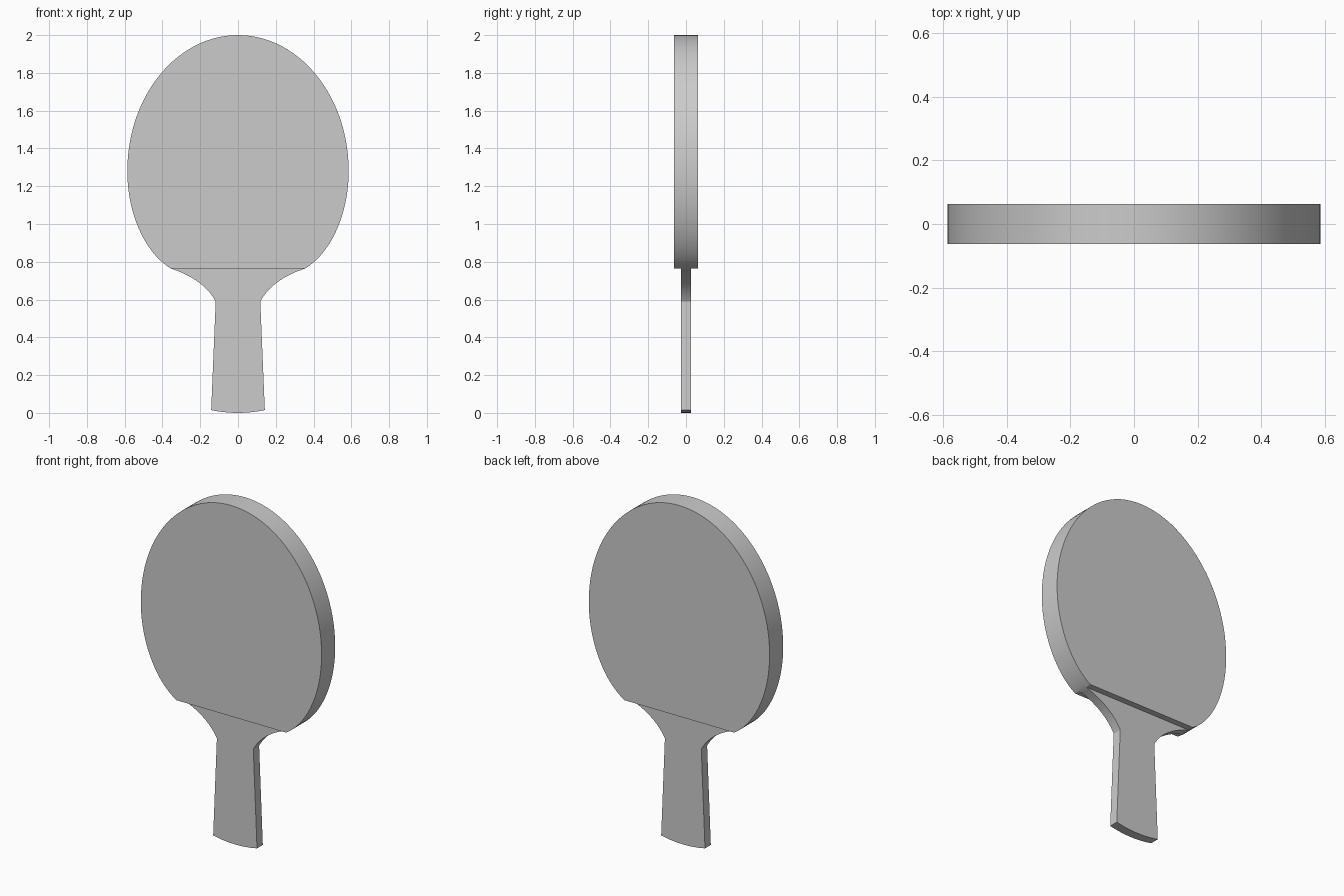
import bpy, bmesh, math
from mathutils import Vector
from mathutils.geometry import interpolate_bezier

if "Cube" in bpy.data.objects:
    bpy.data.objects.remove(bpy.data.objects["Cube"])


def bez(a, b, c, d, n=20):
    """Sample a 2D bezier (x, z), leaving out its last point."""
    pts = interpolate_bezier(*[Vector((p[0], p[1], 0)) for p in (a, b, c, d)], n)
    return [(p.x, p.y) for p in pts[:-1]]


def mirrored(right):
    """Close a right-hand outline with its mirror image in x."""
    left = [(-x, z) for x, z in reversed(right) if x > 1e-5]
    return right + left


def slab(name, outline, y0, y1):
    """Extrude an x-z outline from y0 to y1."""
    bm = bmesh.new()
    face = bm.faces.new([bm.verts.new((x, y0, z)) for x, z in outline])
    out = bmesh.ops.extrude_face_region(bm, geom=[face])
    verts = [v for v in out["geom"] if isinstance(v, bmesh.types.BMVert)]
    bmesh.ops.translate(bm, verts=verts, vec=(0, y1 - y0, 0))
    bmesh.ops.recalc_face_normals(bm, faces=bm.faces[:])
    mesh = bpy.data.meshes.new(name)
    bm.to_mesh(mesh)
    bm.free()
    ob = bpy.data.objects.new(name, mesh)
    bpy.context.collection.objects.link(ob)
    bpy.ops.object.select_all(action='DESELECT')
    ob.select_set(True)
    bpy.context.view_layer.objects.active = ob
    bpy.ops.object.shade_smooth_by_angle(angle=math.radians(30))
    return ob


CORE, FULL = 0.027, 0.063      # half thicknesses
CORNER = (0.355, 0.764)        # where the rubber ends
WIDE = (0.586, 1.28)           # widest point

# Right half of the head outline, top to rubber edge
head = bez((0, 2), (0.323, 2), (0.586, 1.678), WIDE, 28)
head += bez(WIDE, (0.586, 1.05), (0.49, 0.845), CORNER)

# Flared neck, tapered grip and slightly curved butt
neck = bez(CORNER, (0.25, 0.73), (0.165, 0.675), (0.118, 0.59), 16)
butt = bez((0.142, 0.015), (0.095, 0.005), (0.047, 0), (0, 0), 8)
grip = [(0.118, 0.59)] + butt + [(0, 0)]

# Wooden core running through the whole bat
slab("wooden_core_and_handle", mirrored(head + neck + grip), -CORE, CORE)

# Rubber sheets on both faces, cut straight above the neck
rubber = mirrored(head + [CORNER])
slab("front_rubber", rubber, -FULL, -CORE)
slab("back_rubber", rubber, CORE, FULL)
